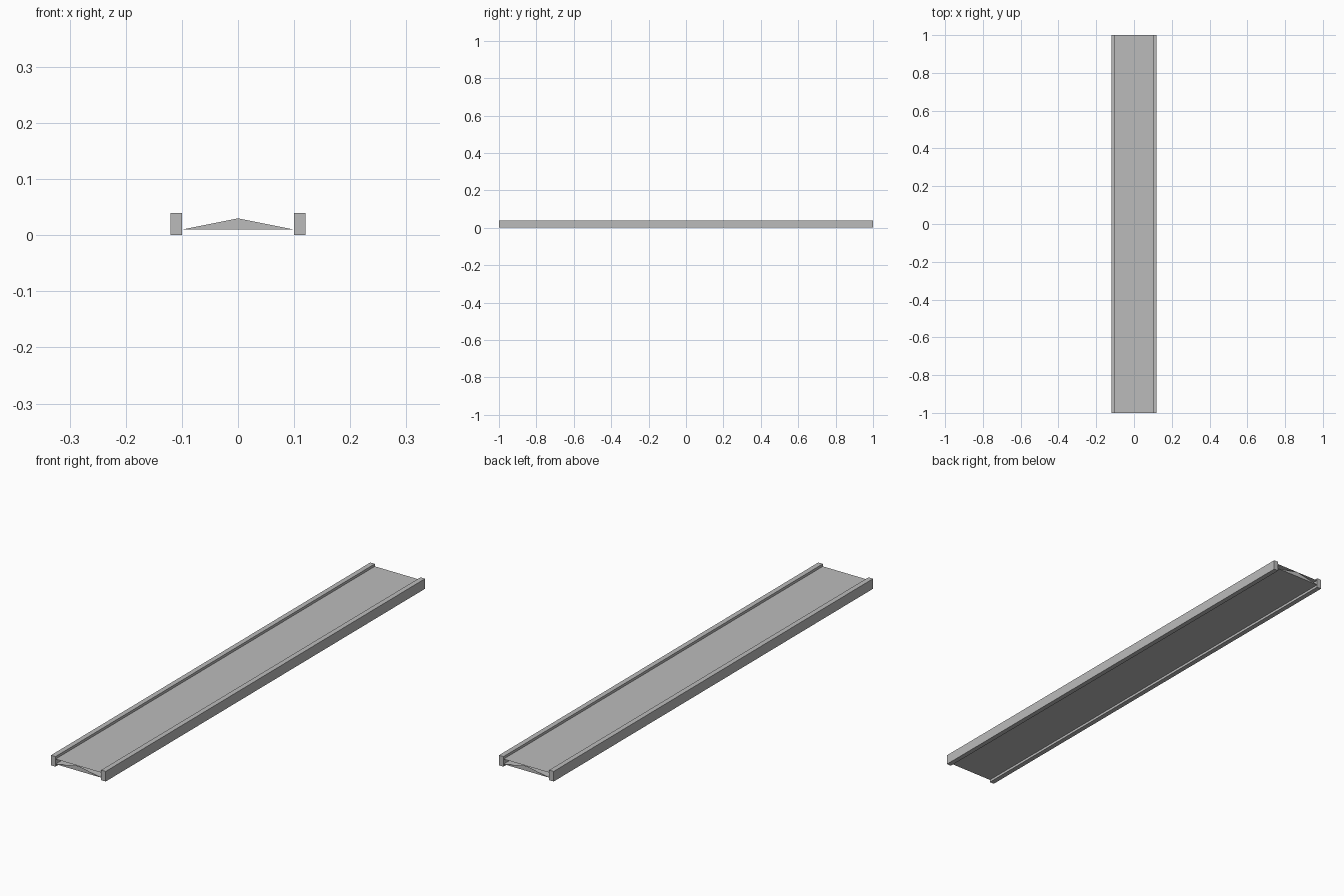
import bpy

cube = bpy.data.objects.get("Cube")
if cube:
    bpy.data.objects.remove(cube, do_unlink=True)

HALF_LEN, INNER, OUTER = 1.0, 0.10, 0.12
RAIL_TOP, DECK_TOP, DECK_BOTTOM = 0.04, 0.03, 0.01

grey = bpy.data.materials.new("plain grey")
grey.use_nodes = True
colour = (0.5, 0.5, 0.5, 1)
grey.diffuse_color = colour
grey.node_tree.nodes["Principled BSDF"].inputs["Base Color"].default_value = colour


def add_mesh(name, verts, faces):
    mesh = bpy.data.meshes.new(name)
    mesh.from_pydata(verts, [], faces)
    mesh.materials.append(grey)
    obj = bpy.data.objects.new(name, mesh)
    bpy.context.collection.objects.link(obj)
    return obj


def add_panel(name, z, facing_up):
    # Single-sided sheet spanning the gap between the rails
    verts = [(-INNER, -HALF_LEN, z), (INNER, -HALF_LEN, z),
             (INNER, HALF_LEN, z), (-INNER, HALF_LEN, z)]
    return add_mesh(name, verts, [(0, 1, 2, 3) if facing_up else (3, 2, 1, 0)])


# Side rails
for side, sx in (("left", 1), ("right", -1)):
    bpy.ops.mesh.primitive_cube_add(
        size=1, location=(sx * (INNER + OUTER) / 2, 0, RAIL_TOP / 2))
    rail = bpy.context.object
    rail.name = side + "_rail"
    rail.scale = (OUTER - INNER, 2 * HALF_LEN, RAIL_TOP)
    bpy.ops.object.transform_apply(location=False, rotation=False, scale=True)
    rail.data.materials.append(grey)

# Deck sheets
add_panel("deck_top", DECK_TOP, True)
add_panel("deck_underside", DECK_BOTTOM, False)

# Triangular end webs, facing into the hollow deck
for end, sy in (("front", -1), ("back", 1)):
    y = sy * HALF_LEN
    verts = [(-INNER * sy, y, DECK_BOTTOM), (INNER * sy, y, DECK_BOTTOM), (0, y, DECK_TOP)]
    add_mesh(end + "_web", verts, [(0, 1, 2)])
